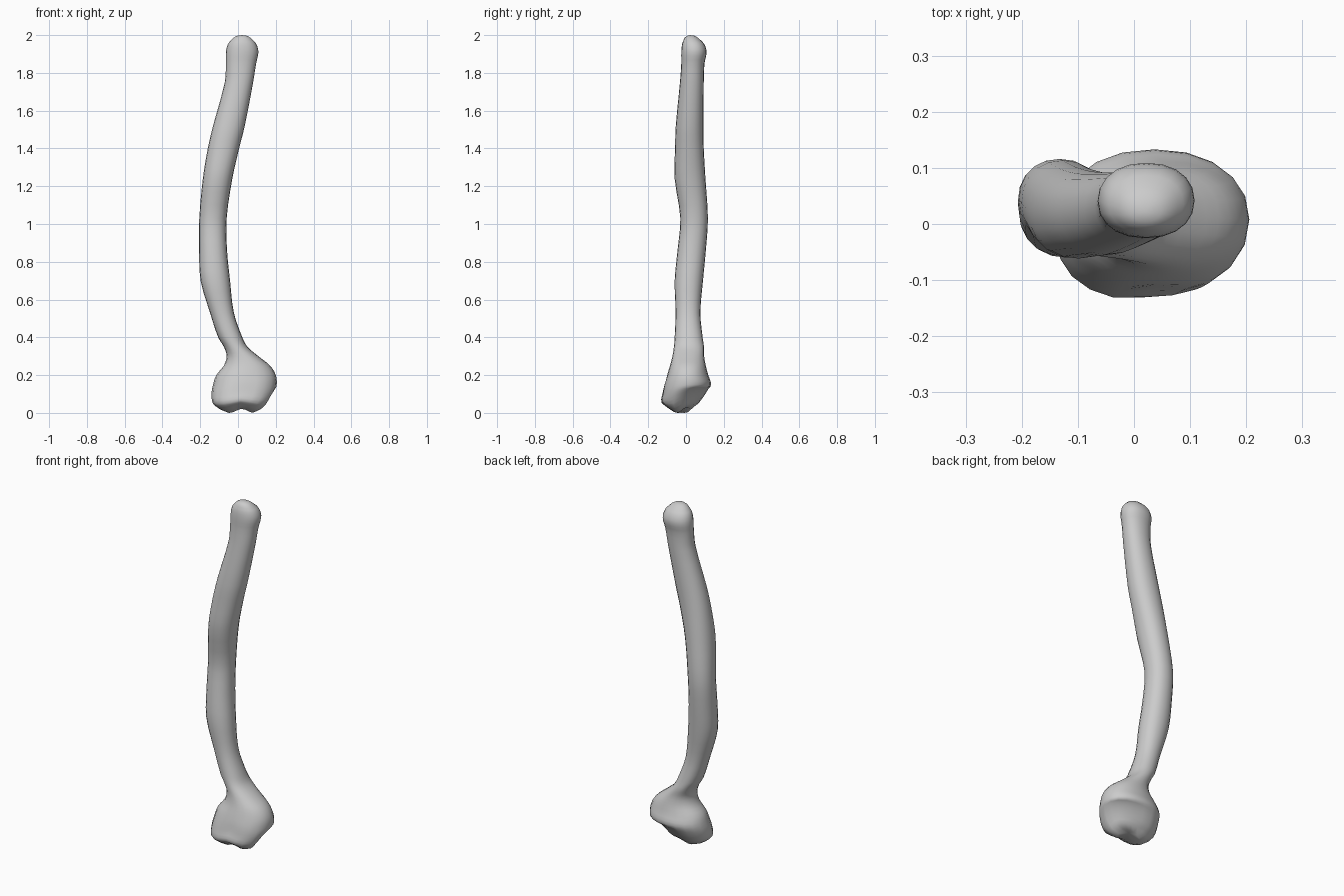
import bpy, bmesh, math

if "Cube" in bpy.data.objects:
    bpy.data.objects.remove(bpy.data.objects["Cube"])

SIDES = 20

# Cross-sections from bottom to top: z, x min, x max, y min, y max
RINGS = [
    (0.020, -0.095, 0.125, -0.105, 0.045),
    (0.050, -0.132, 0.158, -0.135, 0.075),
    (0.100, -0.140, 0.192, -0.130, 0.110),
    (0.150, -0.132, 0.205, -0.120, 0.133),
    (0.200, -0.115, 0.200, -0.102, 0.118),
    (0.250, -0.075, 0.170, -0.085, 0.105),
    (0.300, -0.060, 0.108, -0.072, 0.096),
    (0.350, -0.075, 0.050, -0.064, 0.095),
    (0.400, -0.105, 0.023, -0.060, 0.088),
    (0.530, -0.148, -0.022, -0.055, 0.076),
    (0.700, -0.198, -0.042, -0.060, 0.090),
    (0.860, -0.206, -0.058, -0.045, 0.105),
    (1.030, -0.205, -0.060, -0.030, 0.116),
    (1.240, -0.186, -0.030, -0.060, 0.103),
    (1.400, -0.160, 0.006, -0.058, 0.094),
    (1.520, -0.132, 0.036, -0.054, 0.092),
    (1.750, -0.070, 0.080, -0.032, 0.094),
    (1.850, -0.064, 0.096, -0.025, 0.098),
    (1.910, -0.064, 0.108, -0.025, 0.109),
    (1.955, -0.052, 0.096, -0.020, 0.095),
    (1.985, -0.025, 0.068, -0.008, 0.065),
]


def smooth(p0, p1, p2, p3, t):
    """Blend neighbouring sections along a damped spline in z."""
    out = []
    h = p2[0] - p1[0]
    for i in range(5):
        d1 = (p2[i] - p0[i]) / max(p2[0] - p0[0], 1e-6) * h
        d2 = (p3[i] - p1[i]) / max(p3[0] - p1[0], 1e-6) * h
        out.append((2*t**3 - 3*t*t + 1) * p1[i] + (t**3 - 2*t*t + t) * d1
                   + (3*t*t - 2*t**3) * p2[i] + (t**3 - t*t) * d2)
    return out


def sections():
    n = len(RINGS)
    res = []
    for k in range(n - 1):
        a, b, c, d = (RINGS[max(k-1, 0)], RINGS[k], RINGS[k+1], RINGS[min(k+2, n-1)])
        res += [smooth(a, b, c, d, t) for t in (0, 1/3, 2/3)]
    return res + [RINGS[-1]]


def sculpt(x, y, z):
    """Knobs, shallow notch and slanted underside of the lower head."""
    if z < 0.14:
        f = min(1, (0.14 - z) / 0.12)
        z += f * 0.022 * math.exp(-((x - 0.02) / 0.06) ** 2)
        z += f * 0.6 * max(0, x + y - 0.08)
    # shallow hollow on the front of the lower head
    if y < 0 and z < 0.3:
        y += 0.014 * math.exp(-((x - 0.04) / 0.04) ** 2 - ((z - 0.12) / 0.06) ** 2)
    return x, y, z


bm = bmesh.new()
loops = []
for z, x0, x1, y0, y1 in sections():
    loop = []
    for i in range(SIDES):
        a = 2 * math.pi * i / SIDES
        c, s = math.cos(a), math.sin(a)
        c = math.copysign(abs(c) ** 0.92, c)
        s = math.copysign(abs(s) ** 0.92, s)
        x = (x0 + x1) / 2 + c * (x1 - x0) / 2
        y = (y0 + y1) / 2 + s * (y1 - y0) / 2
        loop.append(bm.verts.new(sculpt(x, y, z)))
    loops.append(loop)

for a, b in zip(loops, loops[1:]):
    for i in range(SIDES):
        j = (i + 1) % SIDES
        bm.faces.new((a[i], a[j], b[j], b[i]))


def cap(loop, tip, ring_z):
    """Close an end with one inner ring and a centre point."""
    inner = []
    for v in loop:
        p = v.co.copy()
        q = [tip[k] + (p[k] - tip[k]) * 0.6 for k in (0, 1)]
        inner.append(bm.verts.new((q[0], q[1], p.z + ring_z)))
    centre = bm.verts.new(tip)
    for i in range(SIDES):
        j = (i + 1) % SIDES
        bm.faces.new((loop[i], loop[j], inner[j], inner[i]))
        bm.faces.new((inner[i], inner[j], centre))


cap(loops[0], (0.02, -0.02, 0.034), -0.018)
cap(loops[-1], (0.02, 0.022, 2.0), 0.011)

bmesh.ops.recalc_face_normals(bm, faces=bm.faces)
low = min(v.co.z for v in bm.verts)
for v in bm.verts:
    if v.co.z < 0.1:
        v.co.z -= low * (1 - v.co.z / 0.1)
mesh = bpy.data.meshes.new("long_bone")
bm.to_mesh(mesh)
bm.free()
bone = bpy.data.objects.new("long_bone", mesh)
bpy.context.collection.objects.link(bone)
for p in mesh.polygons:
    p.use_smooth = True
